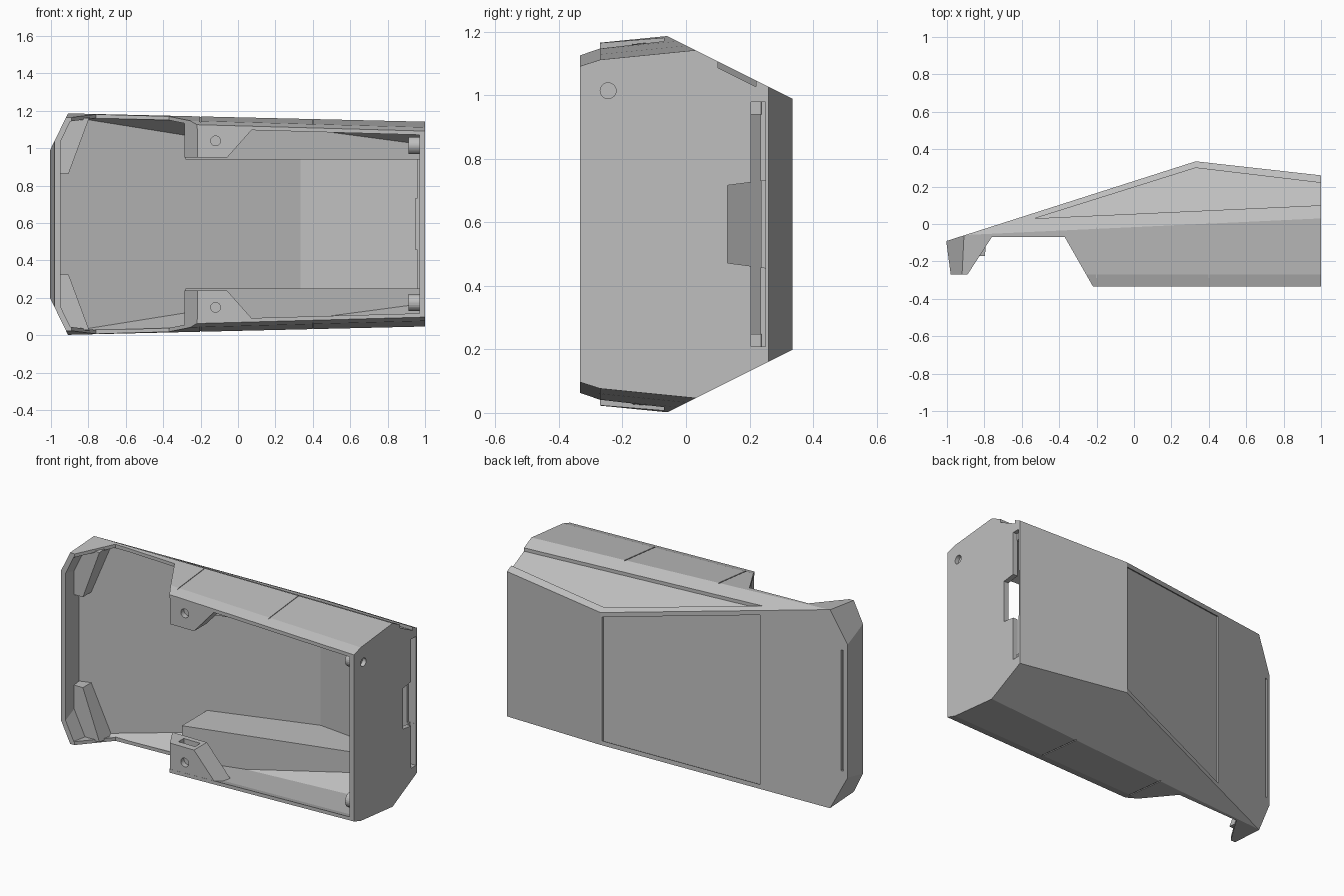
import bpy, bmesh
from math import pi
from mathutils import Vector, Matrix

cube = bpy.data.objects.get("Cube")
if cube:
    bpy.data.objects.remove(cube)

MID = 0.594  # height of the mirror plane
grey = bpy.data.materials.new("mid_grey")
grey.use_nodes = True
grey.diffuse_color = (0.52, 0.52, 0.52, 1)
grey.node_tree.nodes["Principled BSDF"].inputs["Base Color"].default_value = (0.52, 0.52, 0.52, 1)


def finish(name, bm, mirror):
    """Turn a bmesh into an object, optionally with its upside-down twin."""
    if mirror:
        twin = bmesh.ops.duplicate(bm, geom=bm.verts[:] + bm.edges[:] + bm.faces[:])["geom"]
        for v in twin:
            if isinstance(v, bmesh.types.BMVert):
                v.co.z = -v.co.z
    bmesh.ops.recalc_face_normals(bm, faces=bm.faces[:])
    mesh = bpy.data.meshes.new(name)
    bm.to_mesh(mesh)
    bm.free()
    mesh.materials.append(grey)
    ob = bpy.data.objects.new(name, mesh)
    ob.location.z = MID
    bpy.context.collection.objects.link(ob)
    return ob


def convex(name, planes, lo, hi, mirror=False):
    """Box trimmed by (point, outward normal) planes."""
    bm = bmesh.new()
    bmesh.ops.create_cube(bm, size=1)
    lo, hi = Vector(lo), Vector(hi)
    for v in bm.verts:
        v.co = (lo + hi) / 2 + v.co * (hi - lo)
    for p, n in planes:
        cut = bmesh.ops.bisect_plane(bm, geom=bm.verts[:] + bm.edges[:] + bm.faces[:], dist=1e-5,
                                     plane_co=p, plane_no=n, clear_outer=True)["geom_cut"]
        edges = [e for e in cut if isinstance(e, bmesh.types.BMEdge) and len(e.link_faces) < 2]
        if edges:
            bmesh.ops.edgeloop_fill(bm, edges=edges)
    return finish(name, bm, mirror)


def prism(name, pts, lift):
    """Outline in plan, extruded through the full height."""
    bm = bmesh.new()
    face = bm.faces.new([bm.verts.new((x, y, -lift)) for x, y in pts])
    out = bmesh.ops.extrude_face_region(bm, geom=[face])["geom"]
    bmesh.ops.translate(bm, vec=(0, 0, 2 * lift), verts=[v for v in out if isinstance(v, bmesh.types.BMVert)])
    return finish(name, bm, False)


def cylinder(name, centre, radius, length, axis):
    bm = bmesh.new()
    turn = Matrix.Rotation(pi / 2, 4, "Y" if axis == "X" else "X")
    bmesh.ops.create_cone(bm, cap_ends=True, segments=24, radius1=radius, radius2=radius,
                          depth=length, matrix=Matrix.Translation(centre) @ turn)
    return finish(name, bm, True)


def carve(ob, cutters):
    """Subtract cutters, bake the result and drop the cutters."""
    for c in cutters:
        c.hide_render = True
        mod = ob.modifiers.new(c.name, "BOOLEAN")
        mod.operation, mod.solver, mod.object = "DIFFERENCE", "EXACT", c
    bpy.context.view_layer.update()
    graph = bpy.context.evaluated_depsgraph_get()
    mesh = bpy.data.meshes.new_from_object(ob.evaluated_get(graph))
    ob.modifiers.clear()
    ob.data = mesh
    for c in cutters:
        bpy.data.objects.remove(c)


def plan(a, b):
    """Vertical plane through two plan points, outward to the left of a->b."""
    return Vector((*a, 0)), Vector((a[1] - b[1], b[0] - a[0], 0)).normalized()


def inset(plane, t, flip=False):
    p, n = plane
    return p - n * t, -n if flip else n


def slope(p, n):
    return Vector(p), Vector(n).normalized()


def both(plane):
    p, n = plane
    m = Vector((1, 1, -1))
    return [plane, (p * m, n * m)]


# Planes of the outer casing
back = plan((-1, -0.09), (0.33, 0.335))
back_bend = plan((0.33, 0.335), (1, 0.26))
left_end = plan((-0.98, -0.27), (-1, -0.12))
chamfer = slope((0, 0.335, 0.395), (0, 0.5, 1))
flank = slope((1, -0.27, 0.5175), (0.028, -0.1, 1))
lip = slope((1, -0.27, 0.5175), (0.028, -0.32, 1))
corner = slope((-1, 0, 0.405), (-0.185, 0, 0.09))


def casing(t, thin):
    planes = [inset(p, t) for p in (back, back_bend, left_end)]
    for p, d in ((chamfer, t), (flank, thin), (lip, thin), (corner, t)):
        planes += both(inset(p, d))
    return planes


# Shell with hollow interior
shell = convex("outer_shell", casing(0, 0), (-1.05, -0.333, -0.8), (1, 0.6, 0.8))
cuts = [convex("hollow", casing(0.03, 0.02), (-1.05, -0.6, -0.8), (0.97, 0.6, 0.8))]

# Stepped front opening of the side walls
cuts.append(prism("front_cut", [(-1.1, -0.27), (-0.89, -0.27), (-0.76, -0.07), (-0.37, -0.07),
                                (-0.22, -0.333), (-0.22, -0.5), (-1.1, -0.5)], 1))

# Recessed back panel and chamfer panels
cuts.append(convex("back_recess", [inset(back, 0.014, True)] + both(inset(chamfer, 0.024)),
                   (-0.53, -0.3, -0.8), (0.322, 0.6, 0.8)))
cuts.append(convex("chamfer_recess", [inset(chamfer, 0.018, True), plan((1, 0.1), (-0.53, 0.03)),
                                      plan((-0.53, 0.03), (0.33, 0.3)), plan((0.33, 0.3), (1, 0.22))],
                   (-0.6, -0.1, 0.2), (1.1, 0.5, 0.8), True))

# Seams across the flanks
for x in (-0.2, 0.4):
    cuts.append(convex("seam", [inset(flank, 0.004, True)], (x - 0.003, -0.4, 0.4), (x + 0.003, 0.2, 0.8), True))

# Groove beside the left end
cuts.append(convex("end_groove", [inset(back, 0.012, True)], (-0.982, -0.2, -0.36), (-0.968, 0.1, 0.36)))

# Slot, notch and screw holes in the right end
cuts.append(convex("end_slot", [], (0.96, 0.205, -0.385), (1.1, 0.25, 0.385)))
cuts.append(convex("end_notch", both(slope((1, 0.13, 0.122), (0, -0.13, 1))),
                   (0.95, 0.13, -0.2), (1.1, 0.251, 0.2)))
cuts.append(cylinder("end_hole", (1, -0.245, 0.42), 0.025, 0.1, "X"))
carve(shell, cuts)

# Screw bosses behind the end holes
cylinder("screw_bosses", (0.943, -0.245, 0.42), 0.045, 0.065, "X")

# Interior rails along top and bottom
convex("inner_rails", casing(0.026, 0.015) + [plan((0.96, 0.2), (-0.28, -0.13))],
       (-0.28, -0.3, 0.345), (0.975, 0.6, 0.8), True)

# Mounting brackets at the front edge
brackets = convex("front_brackets", [inset(flank, 0.008), inset(lip, 0.008),
                                     inset(plan((-0.22, -0.333), (-0.37, -0.07)), 0.003),
                                     slope((-0.05, 0, 0.365), (0.135, 0, -0.12))],
                  (-0.4, -0.331, 0.355), (0.2, -0.21, 0.8), True)
carve(brackets, [cylinder("bracket_hole", (-0.12, -0.33, 0.445), 0.026, 0.06, "Y"),
                 convex("bracket_pocket", [], (-0.19, -0.29, 0.3), (-0.08, -0.24, 0.4), True)])

# Corner gussets at the left end
convex("corner_gussets", casing(0.02, 0.012) + [slope((-0.9, 0, 0.285), (0.27, 0, -0.1))],
       (-1.05, -0.17, 0.27), (-0.7, 0.2, 0.8), True)
